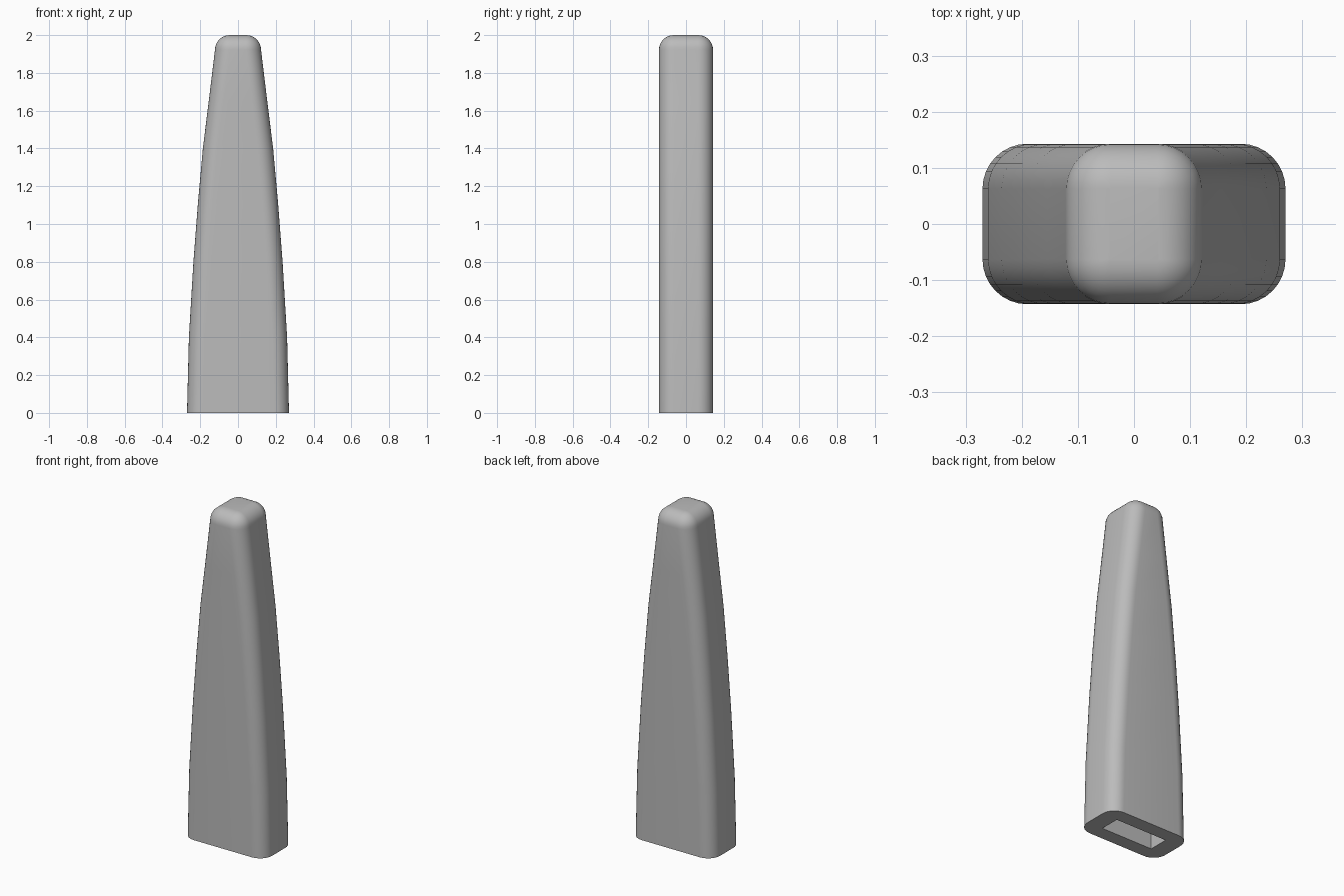
import bpy, bmesh, math

if "Cube" in bpy.data.objects:
    bpy.data.objects.remove(bpy.data.objects["Cube"])

grey = bpy.data.materials.new("light_grey")
grey.diffuse_color = (0.5, 0.5, 0.5, 1)
grey.use_nodes = True
grey.node_tree.nodes["Principled BSDF"].inputs["Base Color"].default_value = grey.diffuse_color

HALF_DEPTH = 0.143
CORNER = 0.08
CAP = 0.078


def ring(bm, hx, hy, r, z, steps=8):
    """Rounded rectangle loop of vertices at height z."""
    verts = []
    for q, (sx, sy) in enumerate([(1, 1), (-1, 1), (-1, -1), (1, -1)]):
        for i in range(steps + 1):
            a = math.pi / 2 * (q + i / steps)
            verts.append(bm.verts.new((sx * (hx - r) + r * math.cos(a),
                                       sy * (hy - r) + r * math.sin(a), z)))
    return verts


def finish(bm, name):
    bmesh.ops.recalc_face_normals(bm, faces=bm.faces)
    mesh = bpy.data.meshes.new(name)
    bm.to_mesh(mesh)
    bm.free()
    mesh.materials.append(grey)
    obj = bpy.data.objects.new(name, mesh)
    bpy.context.collection.objects.link(obj)
    return obj


# Tapered body: half width by height, then a rounded cap
sections = [(0.27, 0), (0.26, 0.4), (0.236, 0.8), (0.213, 1.1),
            (0.186, 1.4), (0.155, 1.65), (0.122, 2 - CAP)]
bm = bmesh.new()
rings = [ring(bm, hx, HALF_DEPTH, CORNER, z) for hx, z in sections]
for i in range(1, 9):
    t = math.pi / 2 * i / 8
    inset = CAP * (1 - math.cos(t))
    rings.append(ring(bm, 0.122 - inset, HALF_DEPTH - inset, CORNER - inset,
                      2 - CAP + CAP * math.sin(t)))
n = len(rings[0])
for low, high in zip(rings, rings[1:]):
    for i in range(n):
        j = (i + 1) % n
        bm.faces.new((low[i], low[j], high[j], high[i]))
bm.faces.new(rings[0])
bm.faces.new(rings[-1])
body = finish(bm, "tapered_body")
bpy.context.view_layer.objects.active = body
body.select_set(True)
bpy.ops.object.shade_smooth_by_angle(angle=math.radians(35))

# Rectangular socket in the underside
bm = bmesh.new()
bmesh.ops.create_cube(bm, size=1)
for v in bm.verts:
    v.co = (v.co.x * 0.34, v.co.y * 0.12, v.co.z * 0.6)
socket = finish(bm, "socket_cutter")

# Shallow round dent across the socket walls
bm = bmesh.new()
bmesh.ops.create_cone(bm, cap_ends=True, segments=32, radius1=0.105,
                      radius2=0.105, depth=0.13)
for v in bm.verts:
    v.co = (v.co.x, v.co.z, v.co.y + 0.12)
dent = finish(bm, "dent_cutter")

for cutter in (socket, dent):
    cutter.hide_render = True
    cutter.hide_set(True)
    mod = body.modifiers.new(cutter.name, 'BOOLEAN')
    mod.operation = 'DIFFERENCE'
    mod.solver = 'EXACT'
    mod.object = cutter
